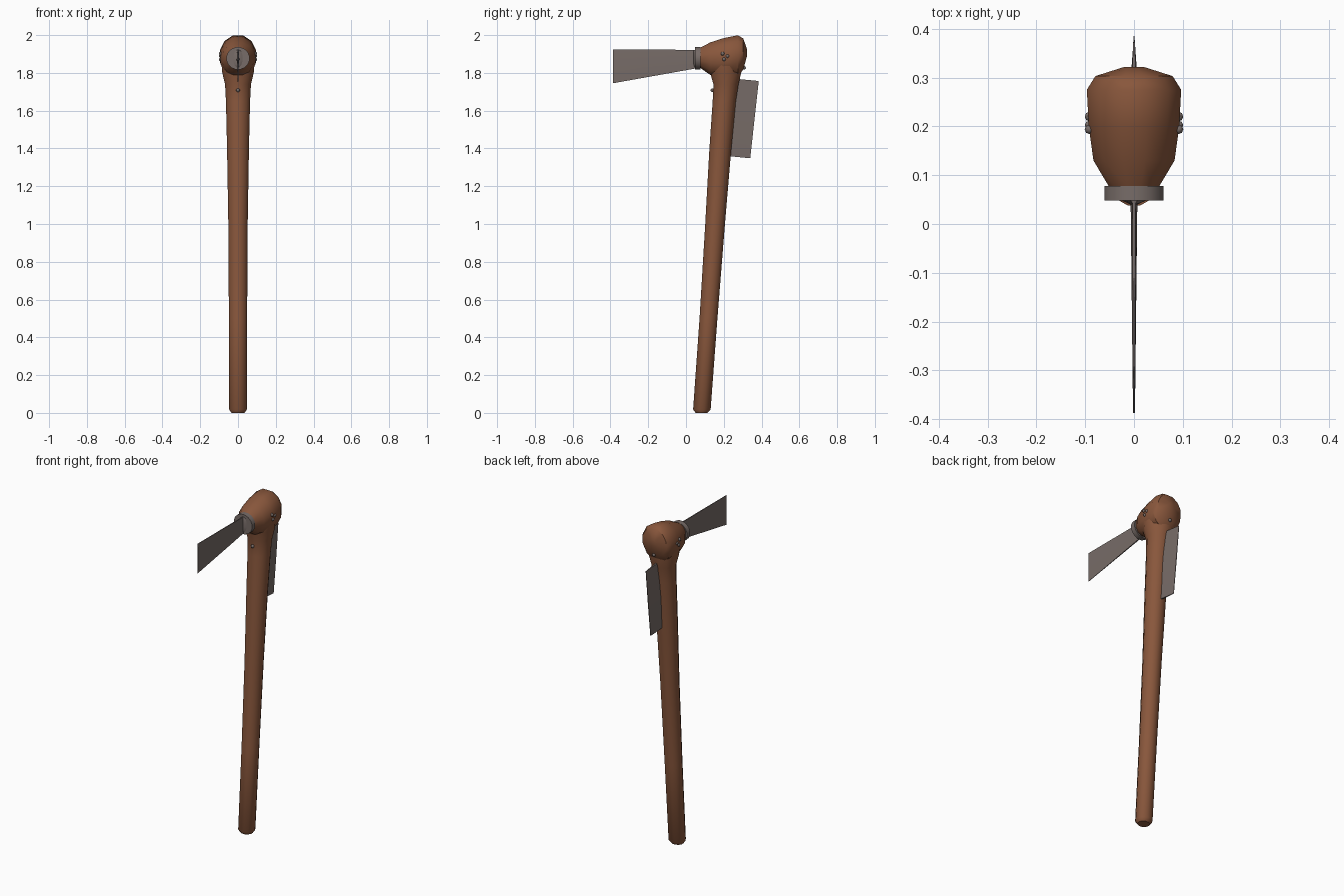
import bpy, bmesh, math
from mathutils import Vector

if "Cube" in bpy.data.objects:
    bpy.data.objects.remove(bpy.data.objects["Cube"])

def material(name, col):
    m = bpy.data.materials.new(name)
    m.diffuse_color = (*col, 1)
    m.use_nodes = True
    m.node_tree.nodes["Principled BSDF"].inputs["Base Color"].default_value = m.diffuse_color
    return m

WOOD = material("brown wood", (0.25, 0.095, 0.045))
METAL = material("dull grey metal", (0.185, 0.150, 0.138))

def finish(name, bm, mat, angle=40):
    bmesh.ops.recalc_face_normals(bm, faces=bm.faces)
    me = bpy.data.meshes.new(name)
    bm.to_mesh(me)
    bm.free()
    ob = bpy.data.objects.new(name, me)
    bpy.context.collection.objects.link(ob)
    me.materials.append(mat)
    bpy.ops.object.select_all(action='DESELECT')
    ob.select_set(True)
    bpy.context.view_layer.objects.active = ob
    bpy.ops.object.shade_smooth_by_angle(angle=math.radians(angle))
    return ob

def loft(name, rings, mat, angle=40):
    bm = bmesh.new()
    vs = [[bm.verts.new(p) for p in r] for r in rings]
    n = len(vs[0])
    for a, b in zip(vs, vs[1:]):
        for i in range(n):
            j = (i + 1) % n
            bm.faces.new((a[i], a[j], b[j], b[i]))
    bm.faces.new(vs[0])
    bm.faces.new(vs[-1])
    return finish(name, bm, mat, angle)

def angles(n):
    return [2 * math.pi * (i + 0.5) / n for i in range(n)]

def ring_z(z, y0, y1, hx, n=12):
    return [(hx * math.cos(a), (y0 + y1) / 2 + (y1 - y0) / 2 * math.sin(a), z) for a in angles(n)]

def ring_y(y, z0, z1, hx, n=12):
    return [(hx * math.cos(a), y, (z0 + z1) / 2 + (z1 - z0) / 2 * math.sin(a)) for a in angles(n)]

# Leaning handle: z, front y, back y, half width
loft("handle", [ring_z(*r) for r in [
    (0.0, 0.05, 0.115, 0.036), (0.018, 0.036, 0.132, 0.048),
    (0.5, 0.070, 0.168, 0.050), (1.0, 0.100, 0.208, 0.053),
    (1.4, 0.122, 0.242, 0.060), (1.65, 0.139, 0.266, 0.066),
    (1.74, 0.143, 0.280, 0.071), (1.80, 0.125, 0.295, 0.086),
    (1.86, 0.12, 0.295, 0.092)]], WOOD)

# Bulbous head: y, bottom z, top z, half width
loft("head", [ring_y(*r) for r in [
    (0.075, 1.825, 1.935, 0.052), (0.13, 1.785, 1.965, 0.086),
    (0.20, 1.765, 1.988, 0.096), (0.275, 1.775, 2.003, 0.100),
    (0.303, 1.815, 1.985, 0.082), (0.322, 1.885, 1.93, 0.02)]], WOOD)

# Collar and short socket cone in front of the head
loft("collar", [ring_y(y, 1.877 - 0.06, 1.877 + 0.06, 0.062, 16) for y in (0.048, 0.078)], METAL)
loft("blade_socket", [ring_y(0.05, 1.825, 1.925, 0.03), ring_y(0.04, 1.835, 1.92, 0.007)], METAL)

def blade_section(lo, hi, h):
    # thin six sided section between two edge points (y, z)
    lo, hi = Vector((0, *lo)), Vector((0, *hi))
    x = Vector((h, 0, 0))
    mid = (lo + hi) / 2
    return [lo + x * 0.5, mid + x, hi + x * 0.5, hi - x * 0.5, mid - x, lo - x * 0.5]

# Flaring front blade
loft("front_blade", [blade_section((0.055, 1.824), (0.055, 1.922), 0.007),
                     blade_section((-0.387, 1.745), (-0.387, 1.924), 0.002)], METAL)

# Wedge-shaped rear blade
loft("rear_blade", [blade_section((0.20, 1.362), (0.25, 1.770), 0.012),
                    blade_section((0.340, 1.348), (0.385, 1.757), 0.002)], METAL)

# Studs on head and handle
def stud(name, pos):
    bm = bmesh.new()
    bmesh.ops.create_uvsphere(bm, u_segments=8, v_segments=6, radius=0.010)
    bmesh.ops.translate(bm, verts=bm.verts, vec=pos)
    finish(name, bm, METAL, 60)

for side, s in (("right", 1), ("left", -1)):
    for i, (y, z) in enumerate([(0.194, 1.902), (0.220, 1.889), (0.202, 1.872)]):
        stud(f"{side}_head_stud_{i + 1}", (s * 0.091, y, z))
stud("front_stud", (0, 0.140, 1.708))
stud("back_stud", (0, 0.307, 1.827))
